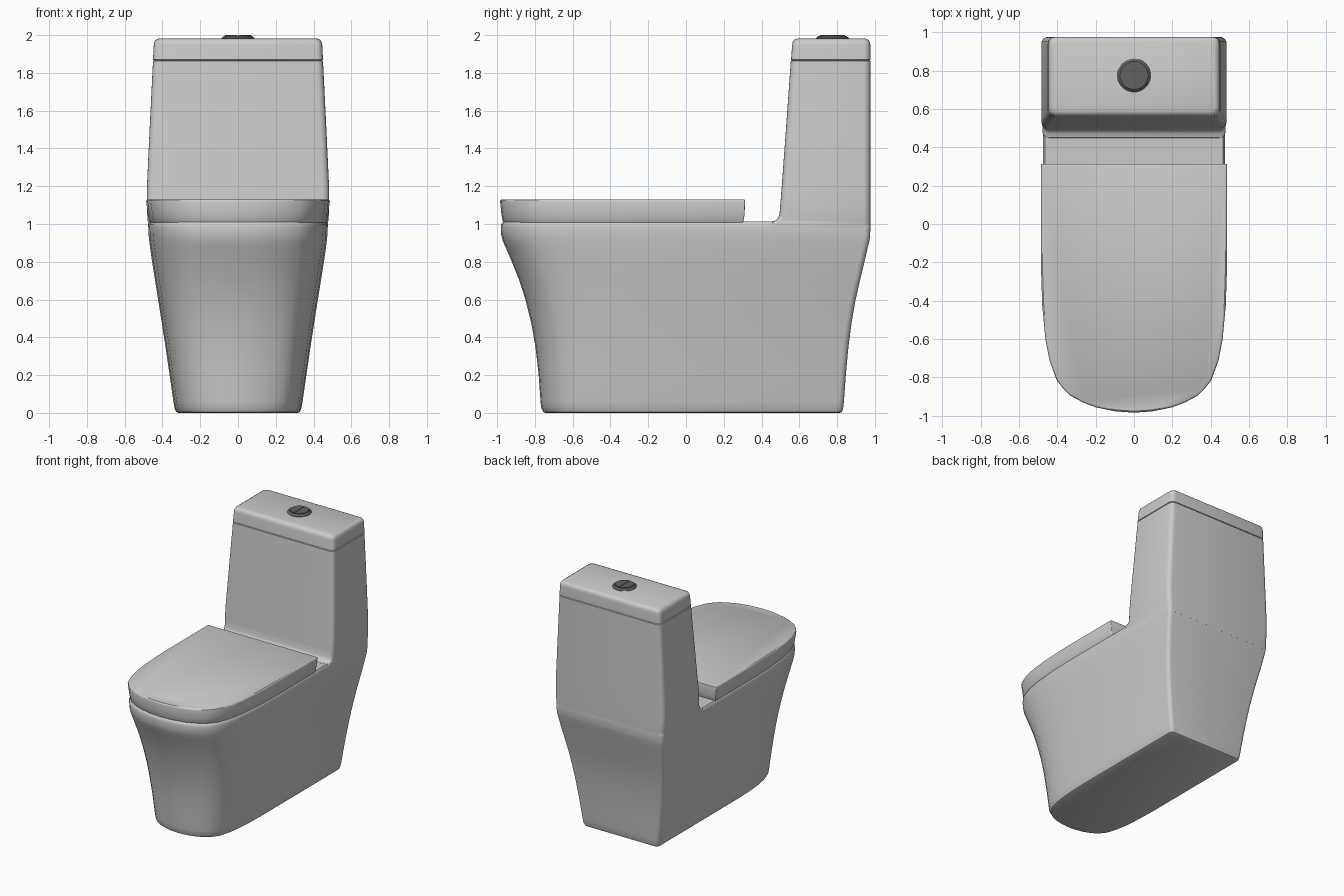
import bpy, bmesh, math

if "Cube" in bpy.data.objects:
    bpy.data.objects.remove(bpy.data.objects["Cube"])

# Half outline of the rounded front: (fraction of half width, depth behind the tip)
FRONT = [(1, .78), (.985, .56), (.95, .38), (.905, .27), (.83, .17), (.755, .123), (.68, .088),
         (.55, .054), (.41, .028), (.2, .007), (0, 0)]


def finish(obj, angle=38):
    bpy.ops.object.select_all(action='DESELECT')
    obj.select_set(True)
    bpy.context.view_layer.objects.active = obj
    bpy.ops.object.shade_smooth_by_angle(angle=math.radians(angle))
    return obj


def loft(name, rings):
    """Skin a stack of equal-length rings and cap both ends."""
    bm = bmesh.new()
    loops = [[bm.verts.new(p) for p in ring] for ring in rings]
    n = len(loops[0])
    for a, b in zip(loops, loops[1:]):
        for i in range(n):
            j = (i + 1) % n
            bm.faces.new((a[i], a[j], b[j], b[i]))
    bm.faces.new(loops[0][::-1])
    bm.faces.new(loops[-1])
    bmesh.ops.recalc_face_normals(bm, faces=bm.faces)
    mesh = bpy.data.meshes.new(name)
    bm.to_mesh(mesh)
    bm.free()
    obj = bpy.data.objects.new(name, mesh)
    bpy.context.collection.objects.link(obj)
    return finish(obj)


def corner(x, y, r, start):
    """Quarter circle in the corner whose centre is (x, y)."""
    return [(x + r * math.cos(start + k * math.pi / 8),
             y + r * math.sin(start + k * math.pi / 8)) for k in range(5)]


def mirror_ring(half, z):
    """Half outline from back to front tip, mirrored across x."""
    pts = half + [(-x, y) for x, y in reversed(half) if x > 1e-6]
    return [(x, y, z) for x, y in pts]


def d_ring(z, hw, front, back, depth=1.0, r=.03):
    half = corner(hw - r, back - r, r, 0)[::-1]
    half += [(hw * f, front + d * depth) for f, d in FRONT]
    return mirror_ring(half, z)


def box_ring(z, hw, front, back, r=.035):
    half = corner(hw - r, back - r, r, 0)[::-1]
    half += corner(hw - r, front + r, r, -math.pi / 2)[::-1]
    return mirror_ring(half, z)


# Pedestal and bowl body: z, half width, front, back, front depth scale
body = [(0, .315, -.745, .815, .75), (.006, .328, -.757, .826, .75), (.025, .336, -.766, .832, .75),
        (.06, .342, -.770, .836, .75), (.2, .362, -.780, .846, .77), (.35, .384, -.797, .860, .8),
        (.48, .404, -.820, .877, .84), (.6, .423, -.850, .898, .88), (.7, .439, -.882, .921, .92),
        (.8, .455, -.922, .945, .96), (.87, .465, -.952, .961, .98), (.91, .470, -.970, .971, 1),
        (.94, .473, -.978, .975, 1), (.985, .475, -.980, .976, 1), (1.0, .473, -.977, .975, 1),
        (1.012, .464, -.966, .968, 1)]
loft("bowl_body", [d_ring(*s) for s in body])

# Tank with a fillet flaring into the bowl shelf
tank = [(.93, .472, .44, .974), (1.0, .476, .44, .976), (1.013, .477, .45, .976),
        (1.018, .478, .473, .976), (1.03, .479, .487, .976), (1.05, .481, .495, .976),
        (1.1, .483, .499, .976), (1.2, .482, .507, .976), (1.5, .468, .529, .976),
        (1.863, .450, .555, .976), (1.867, .444, .561, .970)]
loft("tank", [box_ring(*s) for s in tank])

# Tank cover
cover = [(1.866, .444, .561, .970), (1.870, .450, .556, .976), (1.945, .446, .562, .976),
         (1.962, .443, .565, .974), (1.974, .436, .572, .967), (1.981, .422, .587, .953)]
loft("tank_cover", [box_ring(*s) for s in cover])

# Closed seat lid, square at the hinge end
lid = [(1.006, .466, -.966, .300), (1.018, .472, -.972, .305), (1.05, .477, -.977, .310),
       (1.118, .486, -.984, .313), (1.126, .484, -.982, .312), (1.131, .478, -.976, .306)]
loft("seat_lid", [d_ring(*s, 1.0, .006) for s in lid])

# Flush button: bevelled ring with two half-disc keys
dark = bpy.data.materials.new("dark_grey")
dark.diffuse_color = (.12, .12, .12, 1)
dark.use_nodes = True
dark.node_tree.nodes["Principled BSDF"].inputs["Base Color"].default_value = dark.diffuse_color
BY = .775


def disc(r, z, a0=0, a1=2 * math.pi, n=40, dx=0):
    full = a1 - a0 > 6
    count = n if full else n + 1
    return [(dx + r * math.cos(a0 + (a1 - a0) * k / n),
             BY + r * math.sin(a0 + (a1 - a0) * k / n), z) for k in range(count)]


ring = loft("button_ring", [disc(.087, 1.975), disc(.087, 1.984), disc(.073, 1.996)])
ring.data.materials.append(dark)
for side, a0 in (("right", -math.pi / 2), ("left", math.pi / 2)):
    dx = .0015 if side == "right" else -.0015
    key = loft("button_key_" + side,
               [disc(.066, z, a0, a0 + math.pi, 24, dx) for z in (1.99, 2.0)])
    key.data.materials.append(dark)
